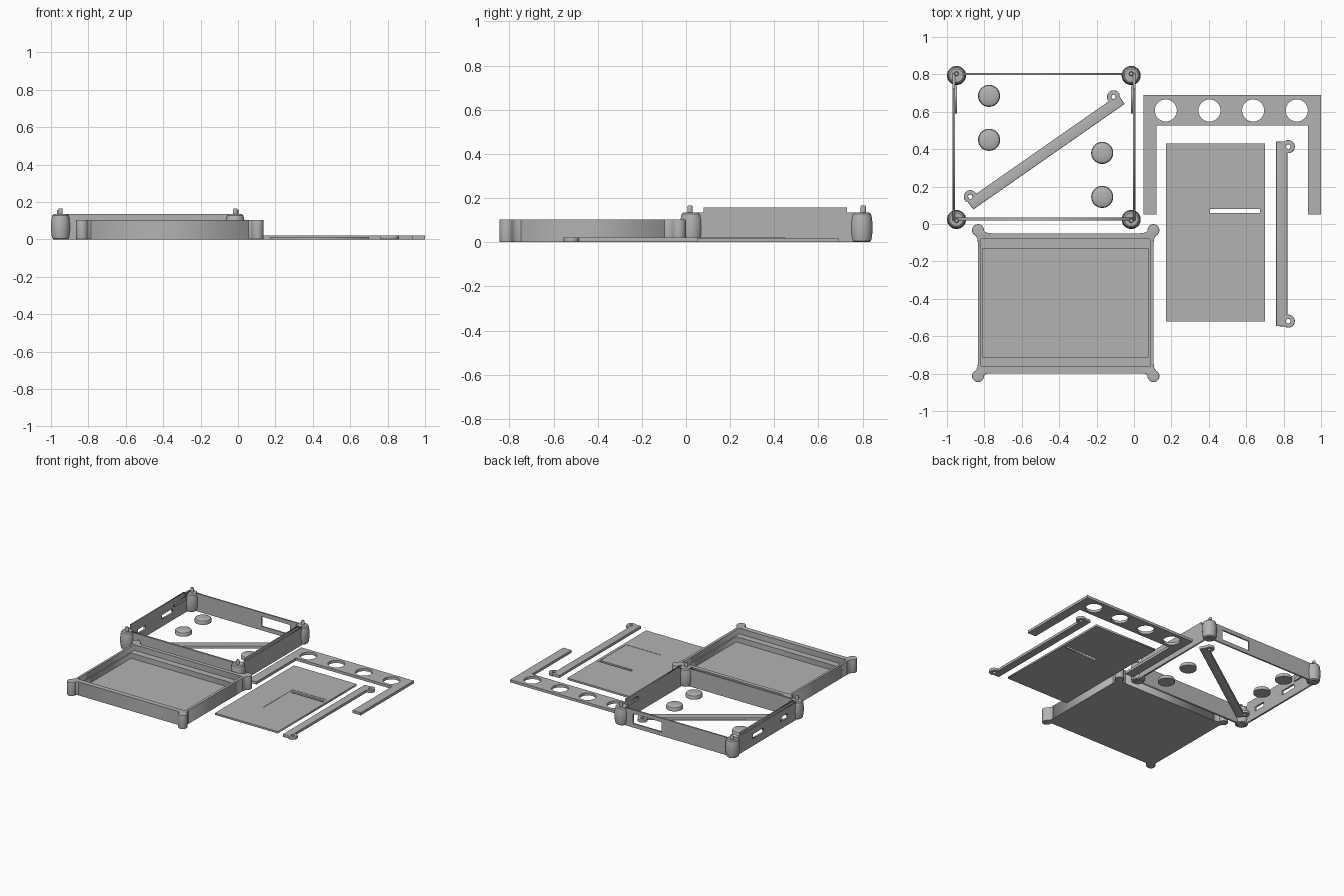
import bpy
import bmesh
from math import cos, sin, radians, pi
from mathutils import Matrix

cube = bpy.data.objects.get("Cube")
if cube:
    bpy.data.objects.remove(cube, do_unlink=True)

grey = bpy.data.materials.new("plain grey")
grey.use_nodes = True
tone = (0.45, 0.45, 0.45, 1)
grey.diffuse_color = tone
grey.node_tree.nodes["Principled BSDF"].inputs["Base Color"].default_value = tone


def finish(name, mesh, smooth):
    obj = bpy.data.objects.new(name, mesh)
    bpy.context.collection.objects.link(obj)
    mesh.materials.clear()
    mesh.materials.append(grey)
    if smooth:
        bpy.ops.object.select_all(action='DESELECT')
        obj.select_set(True)
        bpy.context.view_layer.objects.active = obj
        bpy.ops.object.shade_smooth_by_angle(angle=radians(35))
    return obj


def rect(x0, x1, y0, y1):
    return [(x0, y0), (x1, y0), (x1, y1), (x0, y1)]


def arc(cx, cy, r, start=0, end=360, steps=32):
    count = steps if abs(end - start) == 360 else steps + 1
    angles = [radians(start + (end - start) * i / steps) for i in range(count)]
    return [(cx + r * cos(a), cy + r * sin(a)) for a in angles]


def plate(name, outlines, low, high, bevel=0.0, place=None, smooth=False):
    """Flat outline with holes, extruded from low to high."""
    curve = bpy.data.curves.new(name, 'CURVE')
    curve.dimensions = '2D'
    curve.fill_mode = 'BOTH'
    curve.extrude = (high - low) / 2 - bevel
    curve.bevel_depth = bevel
    curve.offset = -bevel
    curve.bevel_resolution = 2
    for points in outlines:
        spline = curve.splines.new('POLY')
        spline.points.add(len(points) - 1)
        for p, (x, y) in zip(spline.points, points):
            p.co = (x, y, 0, 1)
        spline.use_cyclic_u = True
    temp = bpy.data.objects.new("outline", curve)
    bpy.context.collection.objects.link(temp)
    graph = bpy.context.evaluated_depsgraph_get()
    mesh = bpy.data.meshes.new_from_object(temp.evaluated_get(graph))
    bpy.data.objects.remove(temp, do_unlink=True)
    mesh.transform(Matrix.Translation((0, 0, (low + high) / 2)))
    if place:
        mesh.transform(place)
    bm = bmesh.new()
    bm.from_mesh(mesh)
    bmesh.ops.remove_doubles(bm, verts=bm.verts, dist=0.00001)
    bmesh.ops.recalc_face_normals(bm, faces=bm.faces)
    bm.to_mesh(mesh)
    bm.free()
    return finish(name, mesh, smooth)


def lathe(name, profile, x, y, steps=32):
    """Closed solid turned around a vertical axis from (radius, z) pairs."""
    bm = bmesh.new()
    rings = [[bm.verts.new((x + r * cos(2 * pi * i / steps), y + r * sin(2 * pi * i / steps), z))
              for i in range(steps)] for r, z in profile]
    for a, b in zip(rings, rings[1:]):
        for i in range(steps):
            j = (i + 1) % steps
            bm.faces.new((a[i], a[j], b[j], b[i]))
    bm.faces.new(rings[0][::-1])
    bm.faces.new(rings[-1])
    mesh = bpy.data.meshes.new(name)
    bm.to_mesh(mesh)
    bm.free()
    return finish(name, mesh, True)


# Open frame: upright walls with a port window and two slots
along_x = Matrix.Rotation(pi / 2, 4, 'X')
along_y = Matrix(((0, 0, 1, 0), (1, 0, 0, 0), (0, 1, 0, 0), (0, 0, 0, 1)))
H = 0.135
plate("frame_front_wall", [rect(-0.96, 0, 0, H)], -0.034, -0.02, place=along_x)
plate("frame_back_wall", [rect(-0.96, 0, 0, H), rect(-0.36, -0.12, 0.03, 0.105)],
      -0.808, -0.796, place=along_x)
plate("frame_right_wall", [rect(0.02, 0.808, 0, H), rect(0.45, 0.58, 0.055, 0.088),
                           rect(0.16, 0.25, 0.055, 0.088)], -0.97, -0.957, place=along_y)
plate("frame_left_wall", [rect(0.02, 0.808, 0, H)], -0.005, 0.008, place=along_y)
for side, x in (("right", -0.962), ("left", 0.0)):
    plate(side + "_lip", [rect(0.08, 0.728, 0.1, 0.157)], x - 0.005, x + 0.005, place=along_y)
for side, x in (("right", -0.953), ("left", -0.009)):
    plate(side + "_clip_rib", [rect(0.59, 0.74, 0.1, 0.125)], x - 0.006, x + 0.006, place=along_y)

# Frame corner posts with locating pins
post = [(0.036, 0), (0.044, 0.006), (0.049, 0.03), (0.051, 0.068),
        (0.049, 0.105), (0.044, 0.128), (0.036, H)]
for side, x in (("right", -0.949), ("left", -0.015)):
    for end, y, pin_y in (("front", 0.024, 0.018), ("back", 0.794, 0.803)):
        lathe(f"{end}_{side}_post", post, x, y)
        lathe(f"{end}_{side}_pin", [(0.012, 0.13), (0.012, 0.16), (0.009, 0.166)], x, pin_y, 16)

# Shallow tray: floor, ledge and rim
body = rect(-0.835, 0.105, -0.8, -0.05)
plate("tray_floor", [body], 0, 0.02)
plate("tray_ledge", [body, rect(-0.81, 0.075, -0.713, -0.13)], 0.02, 0.06)
plate("tray_rim", [body, rect(-0.818, 0.085, -0.762, -0.08)], 0.06, 0.103)

# Flared ears on the tray corners
ear = [(-0.07, -0.001), (-0.05, 0.001), (-0.038, 0.006)]
ear += arc(0, 0.015, 0.032, 185, -65, 20)
ear += [(0.004, -0.03), (0.001, -0.05), (0, -0.07), (-0.012, -0.07), (-0.012, -0.02), (-0.07, -0.02)]
for side, x, sx in (("right", -0.834, -1), ("left", 0.104, 1)):
    for end, y, sy in (("front", -0.798, -1), ("back", -0.048, 1)):
        plate(f"tray_{end}_{side}_ear", [[(x + sx * u, y + sy * v) for u, v in ear]],
              0, 0.104, 0.003, smooth=True)

# Bracket plate with four round holes
bracket = [(0.05, 0.05), (0.12, 0.05), (0.12, 0.527), (0.93, 0.527),
           (0.93, 0.05), (1.0, 0.05), (1.0, 0.69), (0.05, 0.69)]
plate("bracket_plate", [bracket] + [arc(0.17 + 0.2335 * i, 0.607, 0.059) for i in range(4)],
      0, 0.02, smooth=True)

# Slotted panel with a shallow recess
panel = rect(0.17, 0.7, -0.52, 0.43)
plate("panel_base", [panel, rect(0.405, 0.675, 0.06, 0.08)], 0, 0.012)
plate("panel_skin", [panel, rect(0.39, 0.68, -0.25, 0.1)], 0.012, 0.014)

# Two identical bars with a drilled head at each end
half = [(-0.065, 0.493), (-0.012, 0.495)] + arc(0, 0.4665, 0.035, 110, -100, 20) + [(-0.005, 0.424)]
bar = half + [(x, -y) for x, y in reversed(half)]
holes = [arc(0, y, 0.012, steps=16) for y in (0.4665, -0.4665)]
for name, x, y, turn in (("straight_bar", 0.825, -0.053, 0), ("diagonal_bar", -0.492, 0.413, 124.9)):
    plate(name, [bar] + holes, 0, 0.022, 0.004, smooth=True,
          place=Matrix.Translation((x, y, 0)) @ Matrix.Rotation(radians(turn), 4, 'Z'))

# Domed buttons
dome = [(0.059, 0), (0.059, 0.018), (0.055, 0.026), (0.045, 0.031), (0.025, 0.034), (0.005, 0.035)]
for i, (x, y) in enumerate([(-0.775, 0.685), (-0.775, 0.45), (-0.17, 0.38), (-0.17, 0.145)]):
    lathe(f"button_{i + 1}", dome, x, y)
